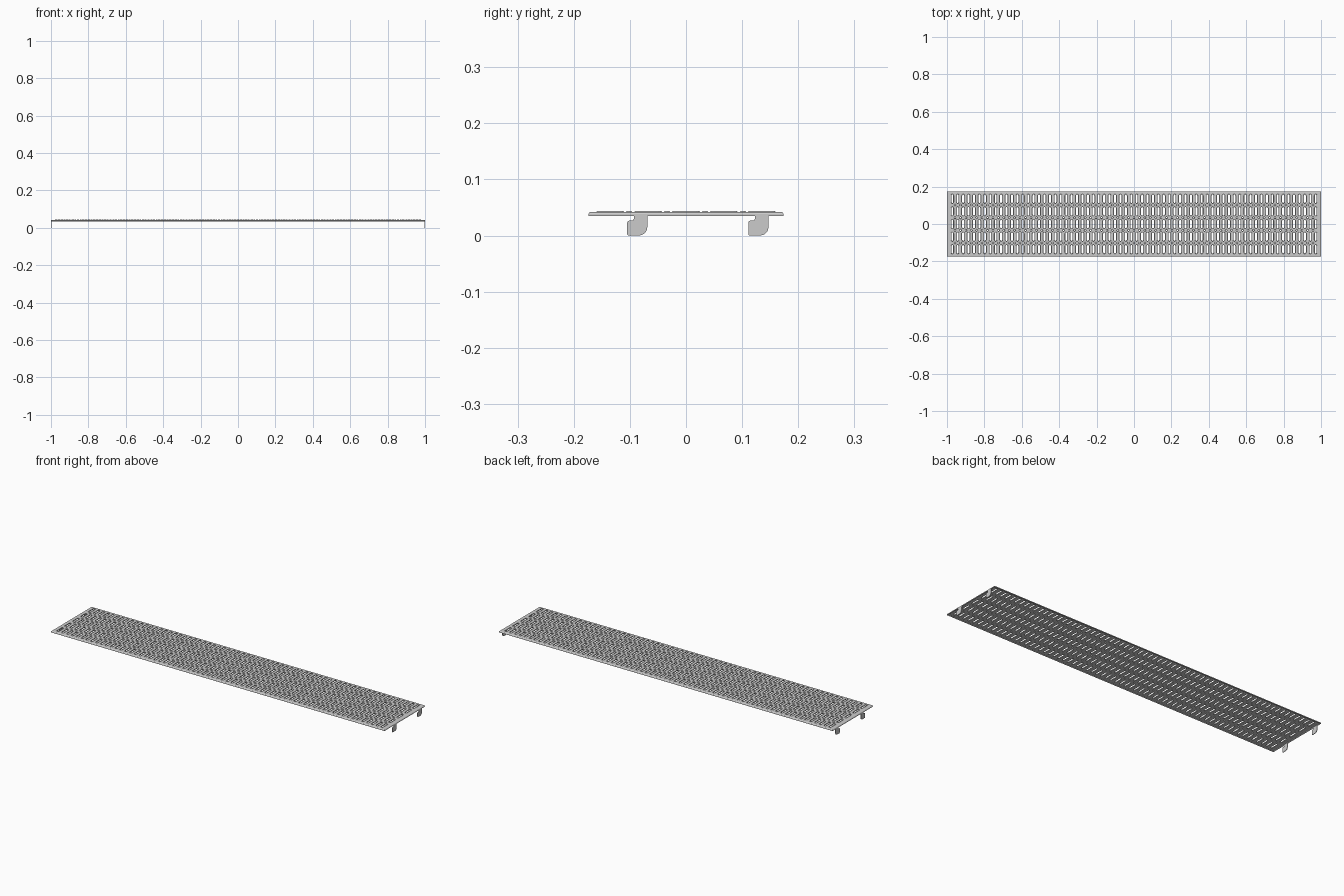
import bpy, bmesh
from math import pi, sin, cos

if "Cube" in bpy.data.objects:
    bpy.data.objects.remove(bpy.data.objects["Cube"])

HX, HY, TOP = 1.0, 0.174, 0.042   # half length, half width, deck height
T = 0.003                         # sheet thickness
IN = 0.006                        # bend inset
COLS, ROW, PITCH = 68, 0.0675, 0.029


def add_mesh(name, bm):
    bmesh.ops.recalc_face_normals(bm, faces=bm.faces)
    me = bpy.data.meshes.new(name)
    bm.to_mesh(me)
    bm.free()
    ob = bpy.data.objects.new(name, me)
    bpy.context.collection.objects.link(ob)
    return ob


def obround(cx, cy, r, half, n=5):
    # slot outline running along y; half = 0 gives a round hole
    pts = []
    for sgn, start in ((1, 0), (-1, pi)):
        for i in range(n if half == 0 else n + 1):
            a = start + pi * i / n
            pts.append((cx + r * cos(a), cy + sgn * half + r * sin(a)))
    return pts


# hole layout: rows of slots with small round holes staggered between: x, y, radius, half run
holes = []
for c in range(COLS):
    x = (c - (COLS - 1) / 2) * PITCH
    holes += [(x, r * ROW, 0.0078, 0.0175) for r in range(-2, 3)]
    if c < COLS - 1:
        holes += [(x + PITCH / 2, r * ROW, 0.006, 0) for r in (-1.5, -0.5, 0.5, 1.5)]

# perforated deck: filled flat curve with holes, extruded to sheet thickness
cu = bpy.data.curves.new("deck_outline", 'CURVE')
cu.dimensions = '2D'
cu.fill_mode = 'BOTH'
cu.extrude = T / 2


def loop(pts):
    sp = cu.splines.new('POLY')
    sp.points.add(len(pts) - 1)
    for p, (x, y) in zip(sp.points, pts):
        p.co = (x, y, 0, 1)
    sp.use_cyclic_u = True


ex, ey = HX - IN, HY - IN
loop([(-ex, -ey), (ex, -ey), (ex, ey), (-ex, ey)])
for h in holes:
    loop(obround(*h))
tmp = bpy.data.objects.new("deck_outline", cu)
bpy.context.collection.objects.link(tmp)
deps = bpy.context.evaluated_depsgraph_get()
me = bpy.data.meshes.new_from_object(tmp.evaluated_get(deps))
bpy.data.objects.remove(tmp)
me.name = "perforated_deck"
deck = bpy.data.objects.new("perforated_deck", me)
deck.location.z = TOP - T / 2
bpy.context.collection.objects.link(deck)

# raised grip collars pressed up around every hole
bm = bmesh.new()
for x, y, r, half in holes:
    rings = [[bm.verts.new((px, py, z)) for px, py in obround(x, y, r - d, half)]
             for d, z in ((0, TOP), (0.0016, TOP + 0.0015), (0.0028, TOP + 0.0015),
                          (0.0028, TOP - T), (0, TOP - T))]
    for a, b in zip(rings, rings[1:]):
        for i in range(len(a)):
            j = (i + 1) % len(a)
            bm.faces.new((a[i], a[j], b[j], b[i]))
add_mesh("grip_collars", bm)

# folded rim: bent section carried around the rectangle
section = [(IN, TOP), (0.003, TOP - 0.0004), (0.001, 0.0403), (0, 0.038), (0, 0.0345),
           (T, 0.0345), (T, 0.0375), (0.004, 0.0385), (IN, TOP - T)]
bm = bmesh.new()
rings = [[bm.verts.new((sx * (HX - d), sy * (HY - d), z))
          for sx, sy in ((-1, -1), (1, -1), (1, 1), (-1, 1))] for d, z in section]
for a, b in zip(rings, rings[1:]):
    for i in range(4):
        j = (i + 1) % 4
        bm.faces.new((a[i], a[j], b[j], b[i]))
add_mesh("folded_rim", bm)


# hanging hooks: flat tabs at each end, mirrored lengthwise
def arc(cy, cz, r, a0, a1, n=5):
    return [(cy + r * cos(a0 + (a1 - a0) * i / n), cz + r * sin(a0 + (a1 - a0) * i / n))
            for i in range(n + 1)]


def hook(name, y0):
    prof = [(0.012, 0.037), (0.012, 0.030), (0.010, 0.0265)]
    prof += arc(0.004, 0.0225, 0.004, pi / 2, pi, 3)
    prof += arc(0.003, 0.003, 0.003, pi, 1.5 * pi, 3)
    prof += arc(0.021, 0.015, 0.015, -pi / 2, 0)
    prof += [(0.036, 0.037)]
    b = bmesh.new()
    f = b.faces.new([b.verts.new((HX - T, y0 + y, z)) for y, z in prof])
    ext = bmesh.ops.extrude_face_region(b, geom=[f], use_keep_orig=True)
    for v in ext["geom"]:
        if isinstance(v, bmesh.types.BMVert):
            v.co.x = HX
    ob = add_mesh(name, b)
    ob.modifiers.new("both_ends", 'MIRROR').use_mirror_merge = False


hook("front_hooks", -0.105)
hook("rear_hooks", 0.111)
